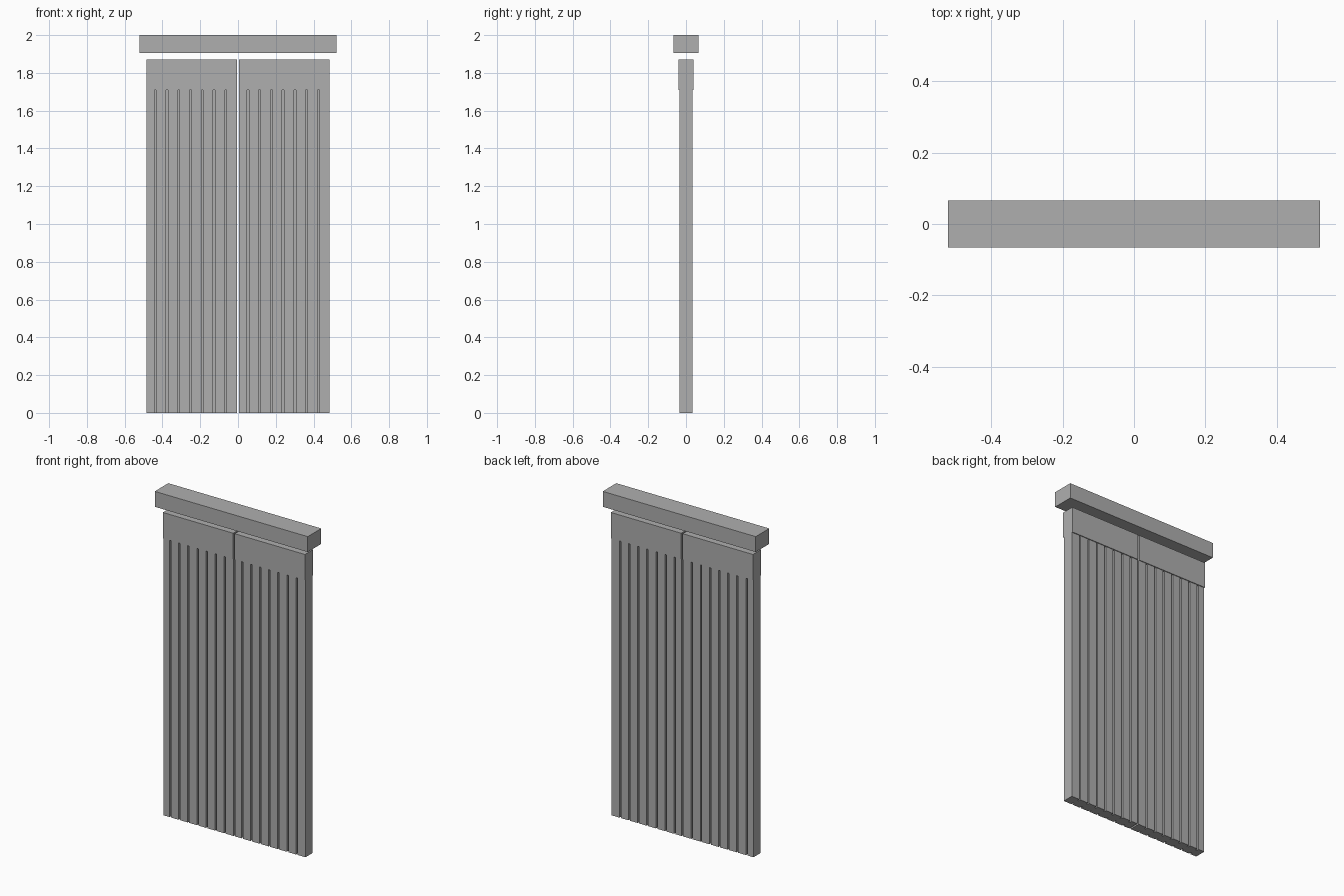
import bpy, bmesh

if "Cube" in bpy.data.objects:
    bpy.data.objects.remove(bpy.data.objects["Cube"])

grey = bpy.data.materials.new("cloth_grey")
grey.diffuse_color = (0.43, 0.43, 0.43, 1)
grey.use_nodes = True
grey.node_tree.nodes["Principled BSDF"].inputs["Base Color"].default_value = grey.diffuse_color


def extrude_profile(name, points, z0, z1):
    """Solid prism from an outline in the xy plane."""
    bm = bmesh.new()
    face = bm.faces.new([bm.verts.new((x, y, z0)) for x, y in points])
    top = bmesh.ops.extrude_face_region(bm, geom=[face])["geom"]
    verts = [g for g in top if isinstance(g, bmesh.types.BMVert)]
    bmesh.ops.translate(bm, verts=verts, vec=(0, 0, z1 - z0))
    bmesh.ops.recalc_face_normals(bm, faces=bm.faces)
    mesh = bpy.data.meshes.new(name)
    bm.to_mesh(mesh)
    bm.free()
    mesh.materials.append(grey)
    obj = bpy.data.objects.new(name, mesh)
    bpy.context.collection.objects.link(obj)
    return obj


def box(name, x0, x1, half_y, z0, z1):
    pts = [(x0, -half_y), (x1, -half_y), (x1, half_y), (x0, half_y)]
    return extrude_profile(name, pts, z0, z1)


def pleat_outline(x0, x1):
    """Cross-section with narrow folds on the front and back."""
    outer, inner = 0.035, 0.020
    first, pitch, gap = 0.042, 0.0622, 0.010
    front = [(x0, -outer)]
    for i in range(7):
        a = x0 + first + pitch * i
        front += [(a, -outer), (a, -inner), (a + gap, -inner), (a + gap, -outer)]
    front.append((x1, -outer))
    return front + [(x, -y) for x, y in reversed(front)]


# Curtain rail
box("rail", -0.522, 0.522, 0.066, 1.905, 2.0)

# Two curtains, each a plain heading band over pleated cloth
for side, x0, x1 in (("left", -0.485, -0.005), ("right", 0.005, 0.485)):
    box(side + "_heading", x0, x1, 0.04, 1.71, 1.87)
    extrude_profile(side + "_pleats", pleat_outline(x0, x1), 0.0, 1.71)
